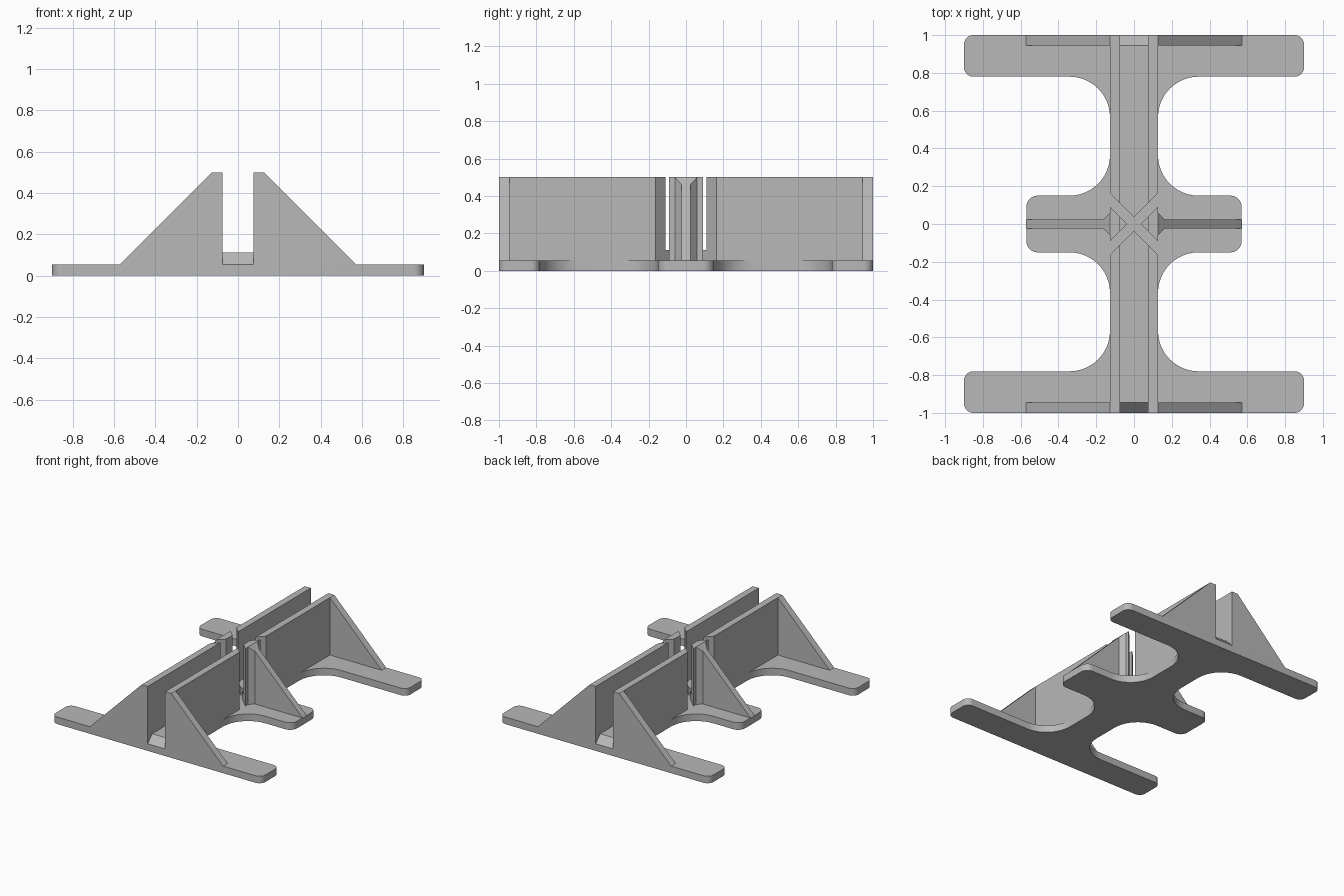
import bpy
import bmesh
import math
from mathutils import Vector

if "Cube" in bpy.data.objects:
    bpy.data.objects.remove(bpy.data.objects["Cube"])

grey = bpy.data.materials.new("plain grey")
grey.use_nodes = True
grey.diffuse_color = (0.48, 0.48, 0.48, 1)
grey.node_tree.nodes["Principled BSDF"].inputs["Base Color"].default_value = grey.diffuse_color

BASE = 0.055      # top of the base plate
TOP = 0.5         # top of the walls
FLOOR = 0.112     # top of the channel floor
INNER, OUTER = 0.075, 0.127   # channel wall sides
FOOT = OUTER + TOP - BASE     # outer end of the gussets
SLOT = 0.035      # offset of the diagonal slot sides
END, BRACE = 1.0, 0.945


def prism(name, outline, bottom, top, sx=1, sy=1):
    """Upright prism over a plan outline; top is a function of x and y."""
    bm = bmesh.new()
    low = [bm.verts.new((x * sx, y * sy, bottom)) for x, y in outline]
    high = [bm.verts.new((x * sx, y * sy, top(x, y))) for x, y in outline]
    bm.faces.new(low)
    bm.faces.new(high)
    n = len(outline)
    for i in range(n):
        j = (i + 1) % n
        bm.faces.new((low[i], low[j], high[j], high[i]))
    bmesh.ops.remove_doubles(bm, verts=bm.verts, dist=1e-5)
    bmesh.ops.recalc_face_normals(bm, faces=bm.faces)
    mesh = bpy.data.meshes.new(name)
    bm.to_mesh(mesh)
    bm.free()
    obj = bpy.data.objects.new(name, mesh)
    mesh.materials.append(grey)
    bpy.context.collection.objects.link(obj)
    return obj


def rounded(corners, steps=12):
    """Round each right-angled corner (x, y, radius) of an outline."""
    points = []
    for i, (x, y, r) in enumerate(corners):
        c = Vector((x, y))
        before = Vector(corners[i - 1][:2]) - c
        after = Vector(corners[(i + 1) % len(corners)][:2]) - c
        u, v = before.normalized() * r, after.normalized() * r
        for k in range(steps + 1):
            a = math.pi / 2 * k / steps
            p = c + u * (1 - math.sin(a)) + v * (1 - math.cos(a))
            points.append((p.x, p.y))
    return points


def slope(x, y):
    return OUTER + TOP - x


# Base plate: three crossbars joined to a spine by wide fillets
quarter = [(0.9, END, 0.05), (0.9, 0.78, 0.05), (OUTER, 0.78, 0.215),
           (OUTER, 0.15, 0.215), (0.57, 0.15, 0.06)]
half = quarter + [(x, -y, r) for x, y, r in reversed(quarter)]
outline = half + [(-x, y, r) for x, y, r in reversed(half)]
base = prism("base_plate", rounded(outline), 0, lambda x, y: BASE)
bpy.context.view_layer.objects.active = base
base.select_set(True)
bpy.ops.object.shade_smooth_by_angle(angle=math.radians(30))

# Plan outlines of the repeated parts
wall = [(INNER, END), (OUTER, END), (OUTER, OUTER + SLOT), (INNER, INNER + SLOT)]
gusset = [(OUTER, END), (FOOT, END), (FOOT, BRACE), (OUTER, BRACE)]
post = [(INNER, INNER - SLOT), (OUTER, OUTER - SLOT),
        (OUTER, SLOT - OUTER), (INNER, SLOT - INNER)]
rib = [(OUTER, 0.06), (0.163, 0.025), (FOOT, 0.025),
       (FOOT, -0.025), (0.163, -0.025), (OUTER, -0.06)]
wedge = [(SLOT, 0), (INNER, INNER - SLOT), (INNER, SLOT - INNER)]
floor = [(0, SLOT), (INNER, INNER + SLOT), (INNER, BRACE),
         (-INNER, BRACE), (-INNER, INNER + SLOT)]
ramp = [(INNER, BRACE), (INNER, END), (-INNER, END), (-INNER, BRACE)]

for sx, side in ((1, "left"), (-1, "right")):
    # Channel walls and end gussets
    for sy, end in ((1, "back"), (-1, "front")):
        prism(f"{end}_{side}_wall", wall, BASE, lambda x, y: TOP, sx, sy)
        prism(f"{end}_{side}_gusset", gusset, BASE, slope, sx, sy)
    # Middle post with its flared rib and floor wedge
    prism(f"{side}_post", post, BASE, lambda x, y: TOP, sx)
    prism(f"{side}_rib", rib, BASE, slope, sx)
    prism(f"{side}_floor_wedge", wedge, BASE, lambda x, y: FLOOR, sx)

# Channel floor with a ramp at each end
for sy, end in ((1, "back"), (-1, "front")):
    prism(f"{end}_floor", floor, BASE, lambda x, y: FLOOR, 1, sy)
    prism(f"{end}_ramp", ramp, BASE,
          lambda x, y: BASE + (FLOOR - BASE) * (END - y) / (END - BRACE), 1, sy)
